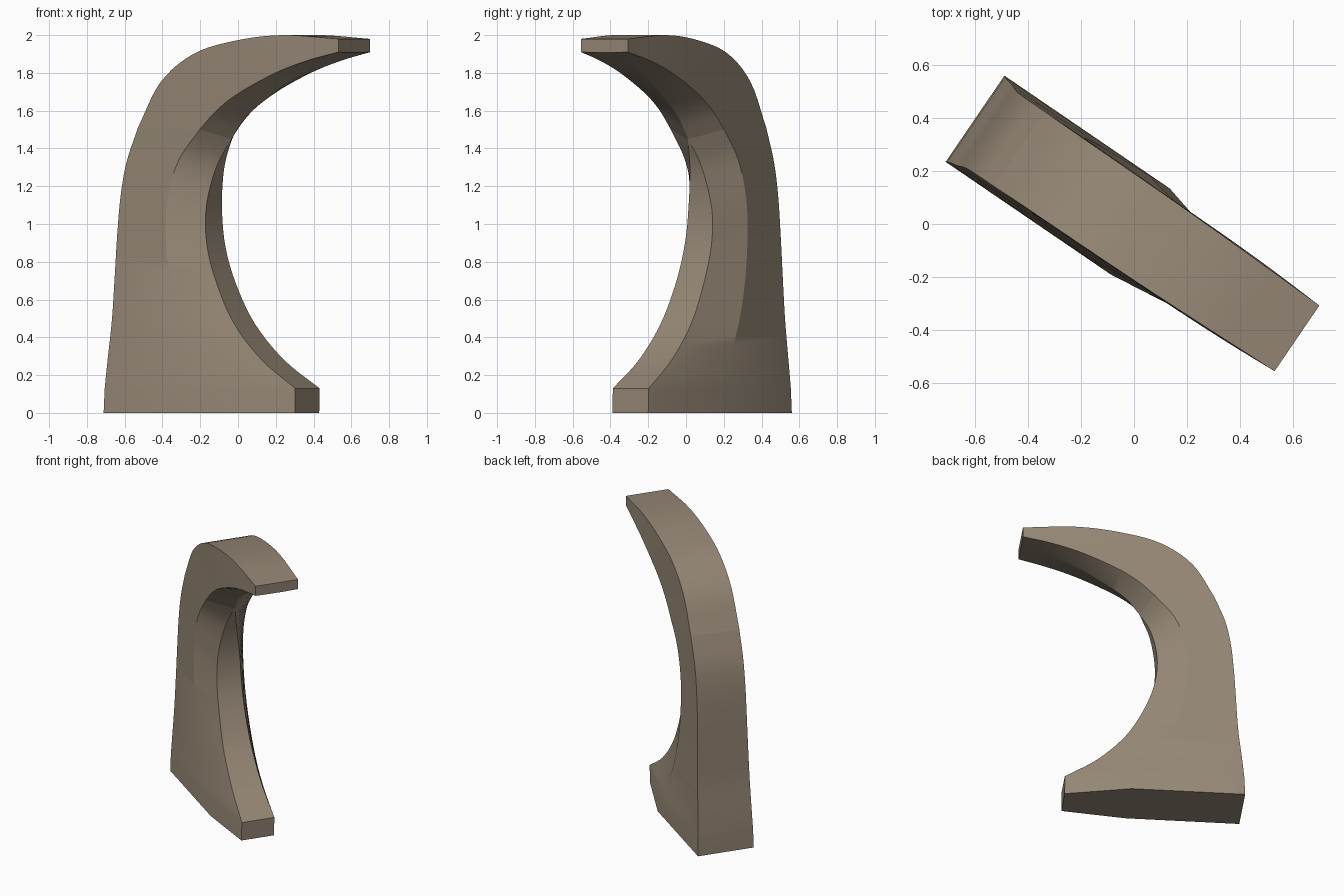
import bpy, bmesh, math

if "Cube" in bpy.data.objects:
    bpy.data.objects.remove(bpy.data.objects["Cube"])

# One flat stone-brown colour
stone = bpy.data.materials.new("stone_brown")
stone.diffuse_color = (0.30, 0.242, 0.178, 1)
stone.use_nodes = True
stone.node_tree.nodes["Principled BSDF"].inputs["Base Color"].default_value = stone.diffuse_color

ANGLE = math.radians(-34.3)   # the whole piece is turned about z
CA, SA = math.cos(ANGLE), math.sin(ANGLE)

# Stations: outer u,z | bevel line u,z | inner edge u,z | half width body, inner
POST = [
    (-.715, .13, -.06, .13, .468, .13, .194, .115),
    (-.700, .28, -.145, .28, .245, .28, .189, .105),
    (-.675, .50, -.25, .50, .06, .47, .184, .098),
    (-.660, .75, -.312, .72, -.06, .68, .178, .09),
    (-.648, .95, -.338, .95, -.13, .88, .174, .086),
    (-.628, 1.15, -.325, 1.15, -.147, 1.08, .172, .075),
    (-.590, 1.33, -.255, 1.34, -.11, 1.29, .171, .04),
    (-.518, 1.51, -.123, 1.50, -.036, 1.45, .171, .003),
]
ARM = [
    POST[-1],
    (-.375, 1.75, -.01, 1.605, .05, 1.56, .169, .004),
    (-.165, 1.90, .13, 1.695, .18, 1.66, .168, .006),
    (.10, 1.97, .36, 1.80, .38, 1.785, .166, .01),
    (.40, 2.00, .56, 1.865, .57, 1.86, .160, .02),
    (.752, 1.98, .752, 1.91, .752, 1.908, .150, .05),
]
FOOT = (-.720, 0, .035, 0, .468, 0, .197, .115)


def smooth_rows(rows, steps=5):
    """Catmull-Rom interpolation through the stations."""
    out = []
    n = len(rows)
    for i in range(n - 1):
        p1, p2 = rows[i], rows[i + 1]
        p0 = rows[i - 1] if i else [2 * a - b for a, b in zip(p1, p2)]
        p3 = rows[i + 2] if i + 2 < n else [2 * b - a for a, b in zip(p1, p2)]
        for k in range(steps):
            t = k / steps
            out.append([.5 * (2 * b + (c - a) * t + (2 * a - 5 * b + 4 * c - d) * t * t
                              + (3 * b - a - 3 * c + d) * t ** 3)
                        for a, b, c, d in zip(p0, p1, p2, p3)])
    out.append(rows[-1])
    return out


def ring(row):
    """Six-sided section: full-width body, bevelled towards the inner edge."""
    ou, oz, cu, cz, iu, iz, h, hi = row
    c = -.01
    ci = c - .028 * max(0, 1 - iz)
    pts = [(ou, c - h, oz), (cu, c - h, cz), (iu, ci - hi, iz),
           (iu, ci + hi, iz), (cu, c + h, cz), (ou, c + h, oz)]
    return [(u * CA - v * SA, u * SA + v * CA, z) for u, v, z in pts]


def loft(name, rows, cap_start=False, cap_end=False):
    bm = bmesh.new()
    rings = [[bm.verts.new(p) for p in ring(r)] for r in rows]
    for a, b in zip(rings, rings[1:]):
        for i in range(6):
            j = (i + 1) % 6
            bm.faces.new((a[i], a[j], b[j], b[i]))
    if cap_start:
        bm.faces.new(rings[0][::-1])
    if cap_end:
        bm.faces.new(rings[-1])
    bmesh.ops.recalc_face_normals(bm, faces=bm.faces)
    me = bpy.data.meshes.new(name)
    bm.to_mesh(me)
    bm.free()
    me.materials.append(stone)
    ob = bpy.data.objects.new(name, me)
    bpy.context.collection.objects.link(ob)
    bpy.ops.object.select_all(action='DESELECT')
    ob.select_set(True)
    bpy.context.view_layer.objects.active = ob
    bpy.ops.object.shade_smooth_by_angle(angle=math.radians(20))


# Upright post with its flat foot, then the overhanging arm
loft("curved_post", [FOOT] + smooth_rows(POST), cap_start=True)
loft("overhanging_arm", smooth_rows(ARM), cap_end=True)
